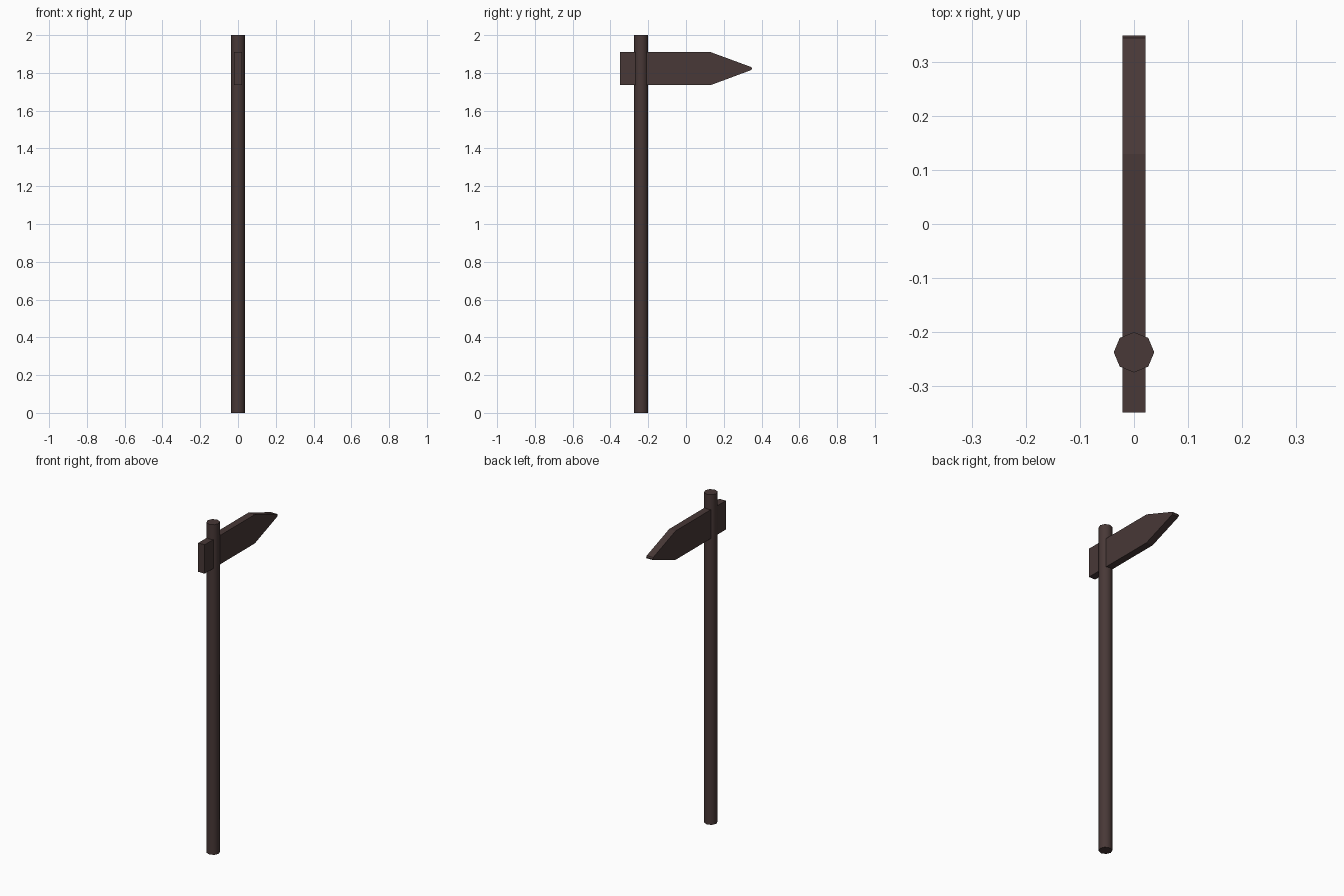
import bpy, bmesh

if "Cube" in bpy.data.objects:
    bpy.data.objects.remove(bpy.data.objects["Cube"])

wood = bpy.data.materials.new("dark brown wood")
wood.diffuse_color = (0.065, 0.040, 0.038, 1)
wood.use_nodes = True
wood.node_tree.nodes["Principled BSDF"].inputs["Base Color"].default_value = wood.diffuse_color

# Eight-sided post, smooth around its sides
bpy.ops.mesh.primitive_cylinder_add(vertices=8, radius=0.0375, depth=2,
                                    location=(0, -0.238, 1), rotation=(0, 0, 1.5707963))
post = bpy.context.object
post.name = "post"
post.data.materials.append(wood)
bpy.ops.object.shade_smooth_by_angle(angle=0.9)

# Arrow board: side profile (y, z) extruded across x
half = 0.0215
profile = [(-0.35, 1.735), (0.13, 1.735), (0.345, 1.815), (0.35, 1.823),
           (0.345, 1.831), (0.13, 1.91), (-0.35, 1.91)]
bm = bmesh.new()
face = bm.faces.new([bm.verts.new((-half, y, z)) for y, z in profile])
ext = bmesh.ops.extrude_face_region(bm, geom=[face])
bmesh.ops.translate(bm, vec=(2 * half, 0, 0),
                    verts=[v for v in ext["geom"] if isinstance(v, bmesh.types.BMVert)])
bmesh.ops.recalc_face_normals(bm, faces=bm.faces)
mesh = bpy.data.meshes.new("arrow_board")
bm.to_mesh(mesh)
bm.free()
mesh.materials.append(wood)
board = bpy.data.objects.new("arrow_board", mesh)
bpy.context.collection.objects.link(board)
